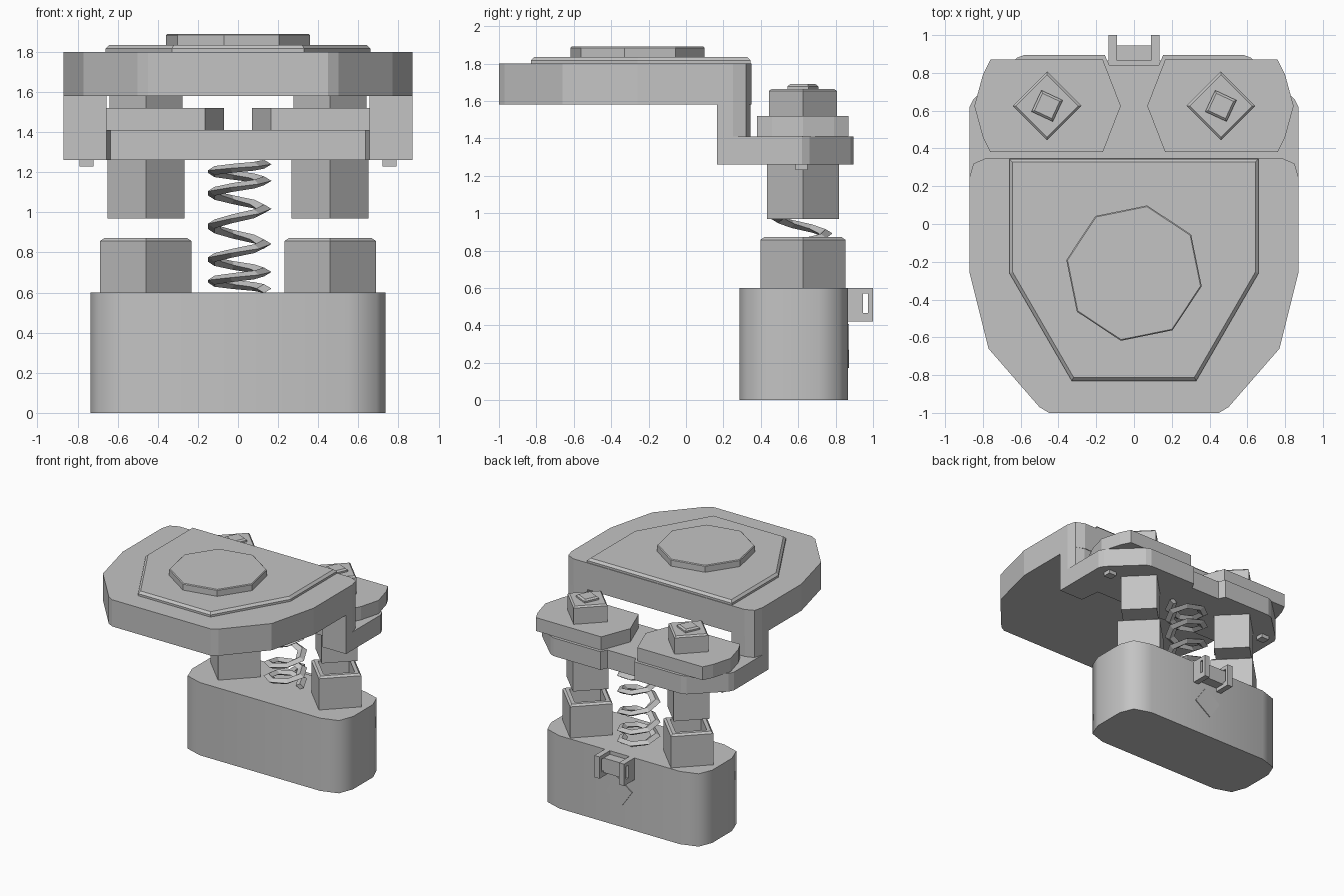
import bpy, bmesh, math
from mathutils import Vector

cube = bpy.data.objects.get("Cube")
if cube:
    bpy.data.objects.remove(cube, do_unlink=True)

grey = bpy.data.materials.new("plain grey")
grey.use_nodes = True
grey.diffuse_color = (0.55, 0.55, 0.55, 1)
grey.node_tree.nodes["Principled BSDF"].inputs["Base Color"].default_value = (0.55, 0.55, 0.55, 1)


def finish(name, bm):
    bmesh.ops.recalc_face_normals(bm, faces=bm.faces)
    mesh = bpy.data.meshes.new(name)
    bm.to_mesh(mesh)
    bm.free()
    obj = bpy.data.objects.new(name, mesh)
    mesh.materials.append(grey)
    bpy.context.collection.objects.link(obj)
    return obj


def prism(name, outline, z0, z1, chamfer=0, pocket=None):
    """Upright prism, with an optional chamfered top rim and a sunken top pocket."""
    bm = bmesh.new()
    floor = bm.faces.new([bm.verts.new((x, y, z0)) for x, y in outline])
    grown = bmesh.ops.extrude_face_region(bm, geom=[floor], use_keep_orig=True)["geom"]
    verts = [g for g in grown if isinstance(g, bmesh.types.BMVert)]
    bmesh.ops.translate(bm, verts=verts, vec=(0, 0, z1 - z0))
    bmesh.ops.recalc_face_normals(bm, faces=bm.faces)
    if chamfer:
        rim = [e for e in bm.edges if all(v.co.z > z1 - 0.001 for v in e.verts)]
        bmesh.ops.bevel(bm, geom=rim, offset=chamfer, segments=1, affect='EDGES')
    if pocket:
        top = [f for f in bm.faces if f.calc_center_median().z > z1 - 0.001]
        bmesh.ops.inset_region(bm, faces=top, thickness=pocket[0])
        bmesh.ops.inset_region(bm, faces=top, thickness=0.001)
        bmesh.ops.translate(bm, verts=list({v for f in top for v in f.verts}),
                            vec=(0, 0, -pocket[1]))
    return finish(name, bm)


def ngon(cx, cy, r, sides, turn=0):
    return [(cx + r * math.cos(math.radians(turn) + math.tau * i / sides),
             cy + r * math.sin(math.radians(turn) + math.tau * i / sides)) for i in range(sides)]


def mirrored(half):
    return half + [(-x, y) for x, y in reversed(half)]


def rect(x0, x1, y0, y1):
    return [(x0, y0), (x1, y0), (x1, y1), (x0, y1)]


# Base block with rounded corners
base = prism("base_block", mirrored([(0.55, 0.285), (0.69, 0.33), (0.735, 0.45),
                                     (0.735, 0.71), (0.69, 0.82), (0.55, 0.865)]), 0, 0.6)

# Upper deck with its raised panel and eight-sided pad
prism("top_deck", mirrored([(0.45, -1), (0.5, -0.97), (0.77, -0.66), (0.87, -0.26),
                            (0.87, 0.25), (0.85, 0.32), (0.78, 0.35)]), 1.58, 1.8)
prism("top_panel", mirrored([(0.33, -0.83), (0.66, -0.26), (0.66, 0.345)]), 1.79, 1.835, 0.018)
prism("top_pad", ngon(0, -0.26, 0.365, 8, 79), 1.83, 1.89, 0.006)

# Lower yoke plate, open at the front and notched at the back
prism("yoke_plate", mirrored([(0.635, 0.33), (0.655, 0.165), (0.87, 0.165), (0.87, 0.62),
                              (0.85, 0.66), (0.62, 0.88), (0.58, 0.895), (0.155, 0.895),
                              (0.13, 0.84)]), 1.26, 1.41)

for side, label in ((1, "left"), (-1, "right")):
    cx, cy = side * 0.46, 0.625

    def flip(points):
        return [(side * x, y) for x, y in points]

    # Arm joining the yoke to the deck
    prism(label + "_arm", flip([(0.655, 0.165), (0.87, 0.165), (0.87, 0.25), (0.85, 0.32),
                                (0.78, 0.345), (0.655, 0.345)]), 1.41, 1.58)
    # Clamp plate, nut and nut cap
    prism(label + "_clamp_plate", flip([(0.07, 0.625), (0.165, 0.38), (0.76, 0.38), (0.8, 0.46),
                                        (0.845, 0.625), (0.8, 0.79), (0.76, 0.87),
                                        (0.165, 0.87)]), 1.41, 1.52)
    prism(label + "_nut", ngon(cx, cy, 0.182, 4), 1.52, 1.665, 0.012)
    prism(label + "_nut_cap", ngon(cx, cy, 0.088, 4, 20), 1.66, 1.69, 0.012)
    # Plunger above, hollow socket below
    prism(label + "_plunger", ngon(cx, cy, 0.192, 4), 0.97, 1.26)
    prism(label + "_socket", ngon(cx, cy, 0.228, 4), 0.6, 0.872, 0.015, (0.04, 0.2))
    # Small peg under the yoke
    prism(label + "_peg", rect(side * 0.755 - 0.035, side * 0.755 + 0.035, 0.585, 0.65), 1.23, 1.27)
    # Hook prong with a slot: built from four bars
    x0, x1 = side * 0.112 - 0.023, side * 0.112 + 0.023
    for part, y0, y1, z0, z1 in (("root", 0.86, 0.945, 0.42, 0.6), ("tip", 0.972, 1, 0.42, 0.6),
                                 ("top", 0.945, 0.972, 0.57, 0.6),
                                 ("foot", 0.945, 0.972, 0.42, 0.465)):
        prism(label + "_prong_" + part, rect(x0, x1, y0, y1), z0, z1)

# Crossbar of the hook
prism("hook_crossbar", rect(-0.09, 0.09, 0.86, 0.945), 0.45, 0.57)

# Tilted plate on the back of the base
tag = prism("back_tag", ngon(0, 0, 0.12, 4, 10), 0, 0.008)
tag.rotation_euler = (-math.pi / 2, 0, 0)
tag.location = (0, 0.864, 0.29)

# Coil spring: a flat diamond section swept along a coarse helix, tighter at both ends
bm = bmesh.new()
turns, per_turn = 5, 7
steps = turns * per_turn
previous = None
for i in range(steps + 1):
    t = i / steps
    angle = math.tau * turns * t
    z = 0.62 + 0.62 * (t - 0.07 * math.sin(math.tau * t))
    out = Vector((math.cos(angle), math.sin(angle), 0))
    centre = Vector((0, 0.62, z)) + out * 0.13
    ring = [bm.verts.new(centre + out * dr + Vector((0, 0, dz)))
            for dr, dz in ((0.037, 0), (0, 0.022), (-0.037, 0), (0, -0.022))]
    if previous:
        for k in range(4):
            n = (k + 1) % 4
            bm.faces.new((previous[k], previous[n], ring[n], ring[k]))
    else:
        bm.faces.new(ring)
    previous = ring
bm.faces.new(previous)
finish("coil_spring", bm)

# Soften the rounded corners of the base
bpy.context.view_layer.objects.active = base
base.select_set(True)
bpy.ops.object.shade_smooth_by_angle(angle=math.radians(52))
